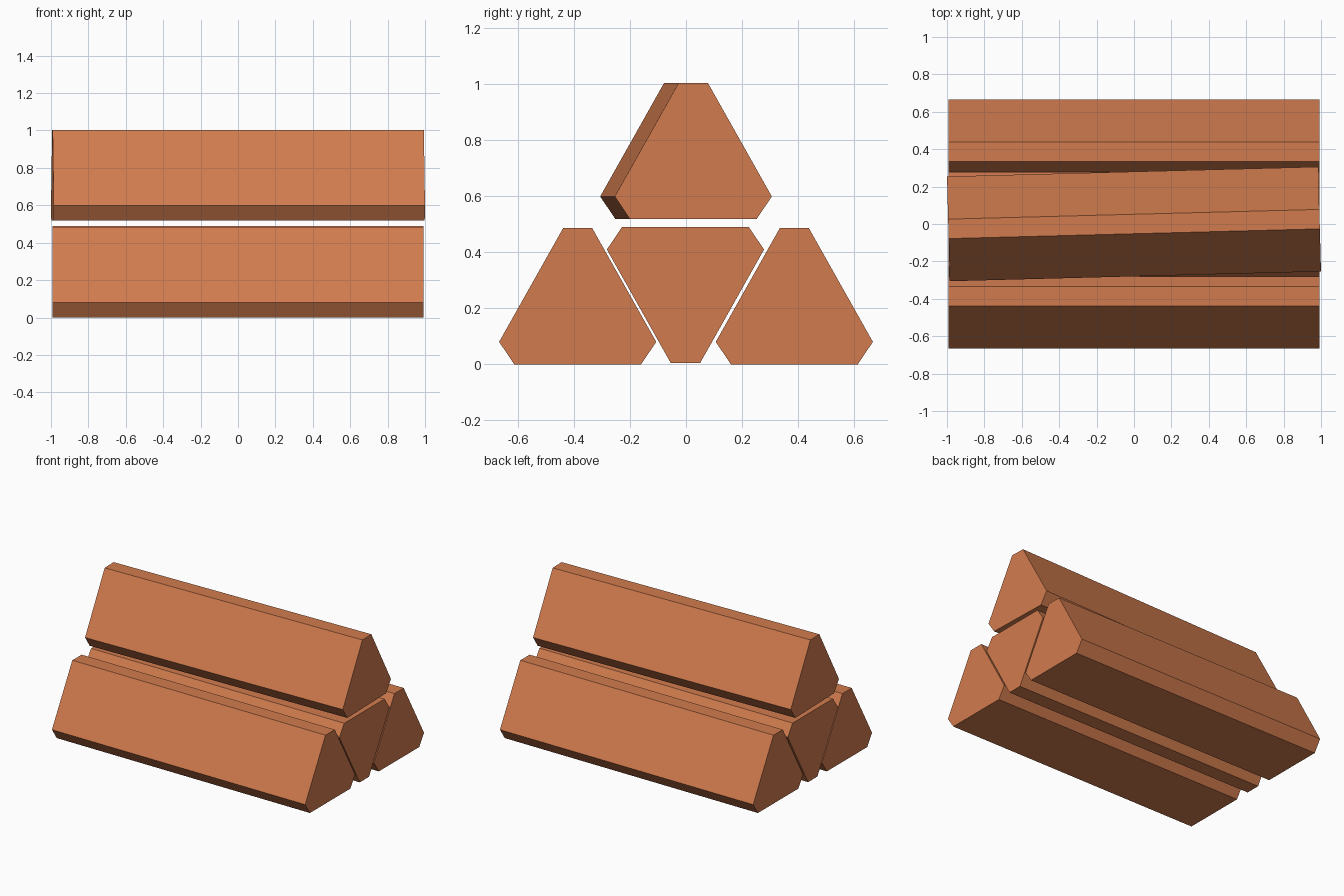
import bpy, bmesh, math

if "Cube" in bpy.data.objects:
    bpy.data.objects.remove(bpy.data.objects["Cube"])

clay = bpy.data.materials.new("terracotta")
clay.diffuse_color = (0.64, 0.2, 0.077, 1)
clay.use_nodes = True
clay.node_tree.nodes["Principled BSDF"].inputs["Base Color"].default_value = clay.diffuse_color

HALF = 0.9927  # half length of each bar
# Right half of the clipped-triangle section (y, z), mirrored below
SIDE = [(0.226, 0.0), (0.28, 0.08), (0.052, 0.485)]
SECTION = SIDE + [(-y, z) for y, z in reversed(SIDE)]


def bar(name, y, z, turn=0.0, inverted=False):
    bm = bmesh.new()
    pts = [(py, 0.4815 - pz if inverted else pz) for py, pz in SECTION]
    if inverted:
        pts = [(py, pz + 0.0035) for py, pz in pts]
    ends = [[bm.verts.new((x, py, pz)) for py, pz in pts] for x in (-HALF, HALF)]
    for ring in ends:
        bm.faces.new(ring)
    n = len(pts)
    for i in range(n):
        j = (i + 1) % n
        bm.faces.new((ends[0][i], ends[0][j], ends[1][j], ends[1][i]))
    bmesh.ops.recalc_face_normals(bm, faces=bm.faces)
    mesh = bpy.data.meshes.new(name)
    bm.to_mesh(mesh)
    bm.free()
    mesh.materials.append(clay)
    ob = bpy.data.objects.new(name, mesh)
    ob.location = (0, y, z)
    ob.rotation_euler.z = turn
    bpy.context.collection.objects.link(ob)


# Lower row: two upright bars with an inverted one between them
bar("front_bar", -0.386, 0)
bar("back_bar", 0.386, 0)
bar("inverted_middle_bar", -0.002, 0.004, inverted=True)
# Top bar, slightly turned
bar("top_bar", 0, 0.518, turn=math.radians(1.5))
